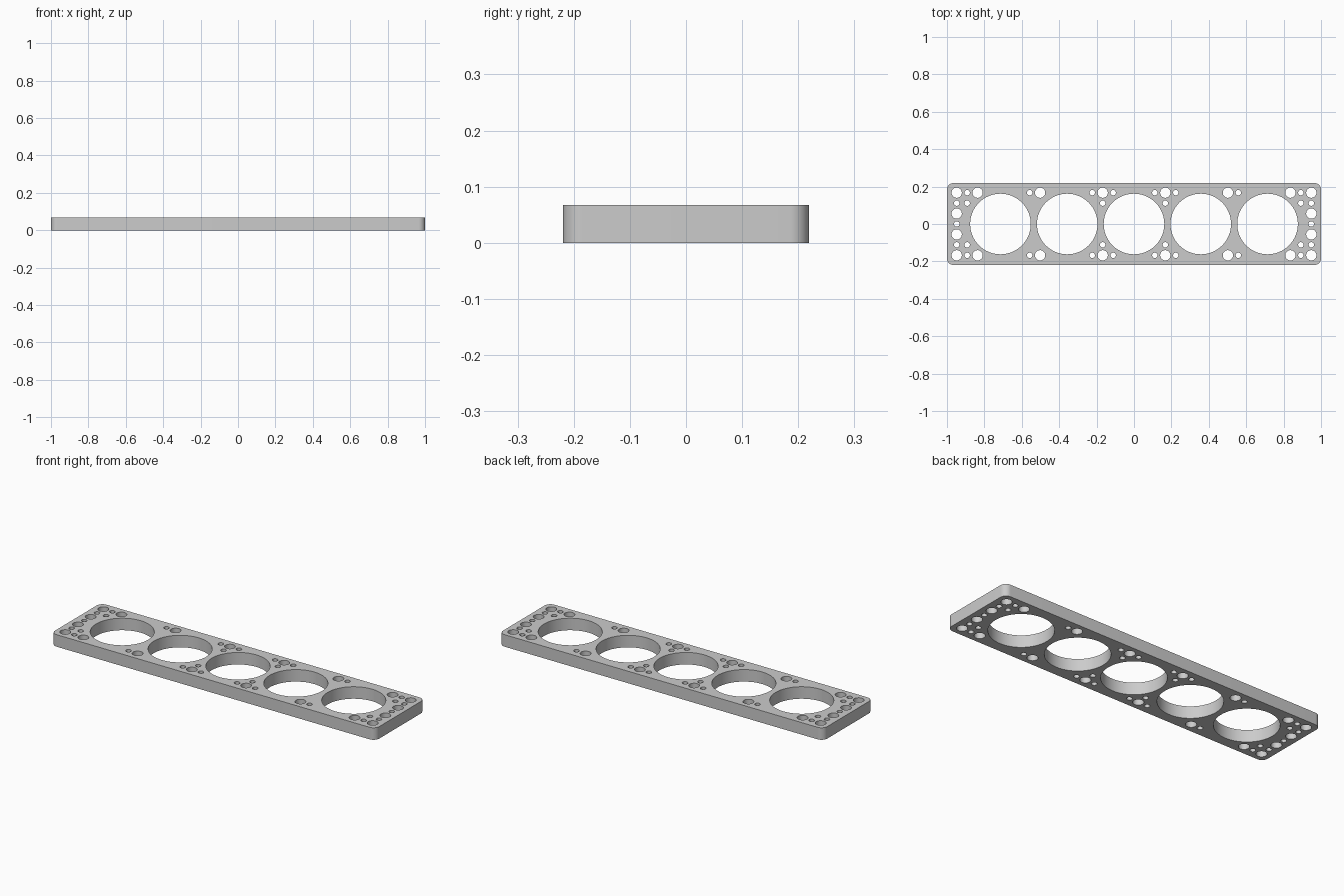
import bpy
import bmesh
from math import cos, sin, pi, radians
from mathutils import Matrix

cube = bpy.data.objects.get("Cube")
if cube:
    bpy.data.objects.remove(cube, do_unlink=True)

HALF_X, HALF_Y, HEIGHT, CORNER = 1.0, 0.219, 0.067, 0.035
BORE_R, BOLT_R, PIN_R = 0.162, 0.0275, 0.0145
STEP = 0.0558            # pitch of the small hole grid
PITCH = 0.357            # spacing of the large bores
ROW = 3 * STEP           # outer hole row

# Flat grey metal
metal = bpy.data.materials.new("plain grey metal")
metal.use_nodes = True
grey = (0.6, 0.6, 0.6, 1)
metal.diffuse_color = grey
metal.node_tree.nodes["Principled BSDF"].inputs["Base Color"].default_value = grey

outline = bpy.data.curves.new("plate_outline", "CURVE")
outline.dimensions = "2D"
outline.fill_mode = "BOTH"
outline.extrude = HEIGHT / 2


def arc(x, y, r, start, sweep, n):
    return [(x + r * cos(start + sweep * i / n), y + r * sin(start + sweep * i / n))
            for i in range(n)]


def add_loop(points):
    spline = outline.splines.new("POLY")
    spline.points.add(len(points) - 1)
    for p, (x, y) in zip(spline.points, points):
        p.co = (x, y, 0, 1)
    spline.use_cyclic_u = True


def hole(x, y, r):
    add_loop(arc(x, y, r, 0, 2 * pi, 64 if r > 0.1 else 28))


# Rounded rectangular border
border = []
for i, (sx, sy) in enumerate([(1, 1), (-1, 1), (-1, -1), (1, -1)]):
    cx, cy = sx * (HALF_X - CORNER), sy * (HALF_Y - CORNER)
    border += arc(cx, cy, CORNER, i * pi / 2, pi / 2, 10)
    end = (i + 1) * pi / 2
    border.append((cx + CORNER * cos(end), cy + CORNER * sin(end)))
add_loop(border)

# Five large bores
for i in range(-2, 3):
    hole(i * PITCH, 0, BORE_R)

# Bolt and pin holes, mirrored left-right and front-back
END = 0.948
for sx in (-1, 1):
    hole(sx * END, 0, PIN_R)
    for sy in (-1, 1):
        for k, r in enumerate((BOLT_R, PIN_R, BOLT_R)):
            hole(sx * (END - k * STEP), sy * ROW, r)
        for k in range(2):
            hole(sx * (END - k * STEP), sy * 2 * STEP, PIN_R)
        hole(sx * END, sy * STEP, BOLT_R)
        # pair between the outer bores
        hole(sx * 10 * STEP, sy * ROW, PIN_R)
        hole(sx * 9 * STEP, sy * ROW, BOLT_R)
        # cluster beside the middle bore
        hole(sx * 3 * STEP, sy * ROW, BOLT_R)
        hole(sx * 3 * STEP, sy * 2 * STEP, PIN_R)
        for k in (2, 4):
            hole(sx * k * STEP, sy * ROW, PIN_R)

# Turn the filled outline into a clean solid plate
plate = bpy.data.objects.new("perforated_plate", outline)
bpy.context.collection.objects.link(plate)
bpy.ops.object.select_all(action="DESELECT")
plate.select_set(True)
bpy.context.view_layer.objects.active = plate
bpy.ops.object.convert(target="MESH")
plate = bpy.context.view_layer.objects.active

bm = bmesh.new()
bm.from_mesh(plate.data)
bmesh.ops.remove_doubles(bm, verts=bm.verts, dist=0.0001)
bmesh.ops.recalc_face_normals(bm, faces=bm.faces)
bmesh.ops.transform(bm, matrix=Matrix.Translation((0, 0, HEIGHT / 2)), verts=bm.verts)
bm.to_mesh(plate.data)
bm.free()

plate.data.materials.clear()
plate.data.materials.append(metal)
bpy.ops.object.shade_smooth_by_angle(angle=radians(30))
